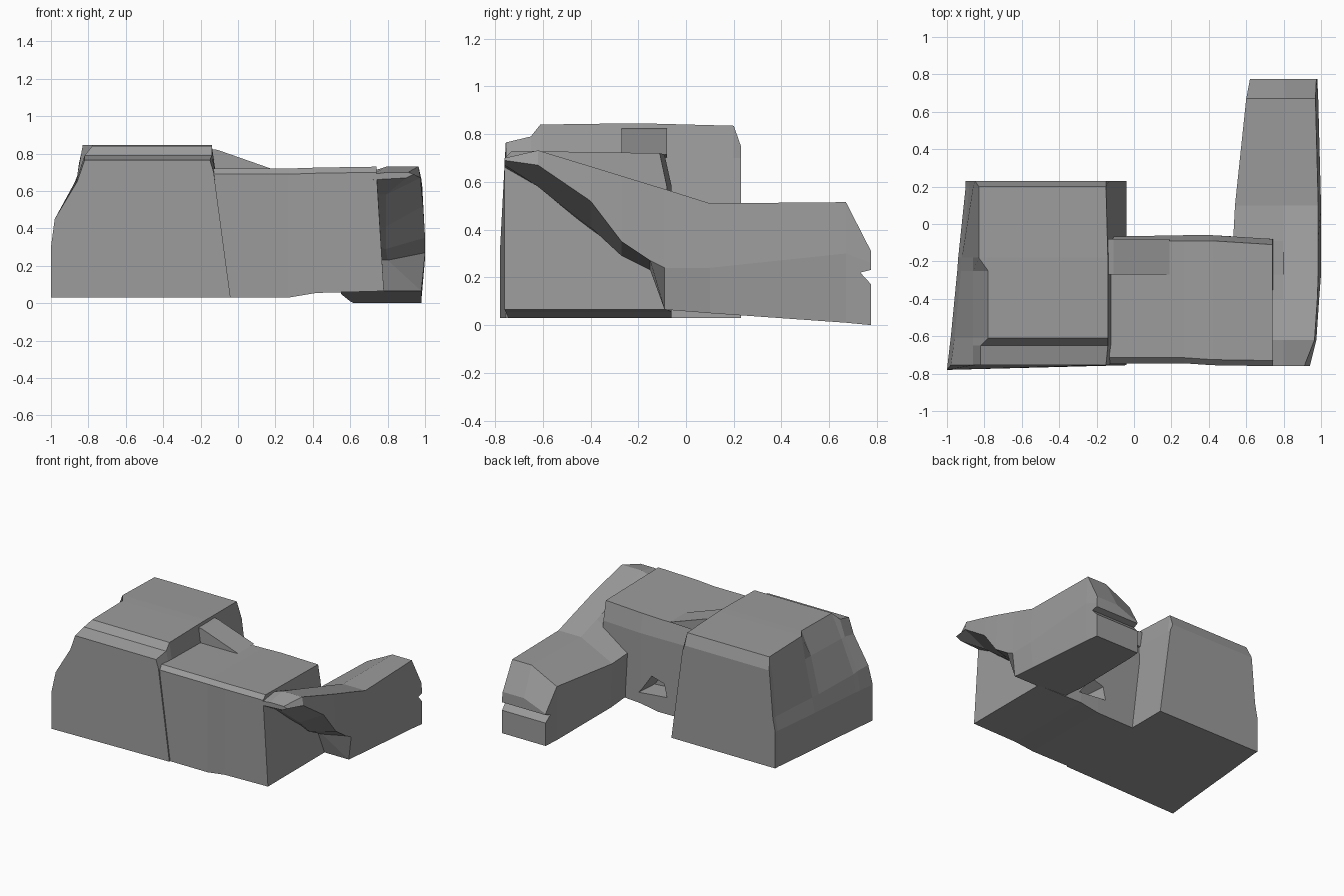
import bpy, bmesh

cube = bpy.data.objects.get("Cube")
if cube:
    bpy.data.objects.remove(cube, do_unlink=True)

stone = bpy.data.materials.new("grey_stone")
stone.use_nodes = True
GREY = (0.33, 0.33, 0.33, 1)
stone.diffuse_color = GREY
stone.node_tree.nodes["Principled BSDF"].inputs["Base Color"].default_value = GREY


def loft(name, rings, hidden=False):
    """Skin a closed, flat shaded solid through rings of equal length."""
    bm = bmesh.new()
    loops = [[bm.verts.new(p) for p in ring] for ring in rings]
    n = len(loops[0])
    for a, b in zip(loops, loops[1:]):
        for i in range(n):
            j = (i + 1) % n
            bm.faces.new((a[i], a[j], b[j], b[i]))
    bm.faces.new(loops[0])
    bm.faces.new(loops[-1])
    bmesh.ops.recalc_face_normals(bm, faces=bm.faces)
    mesh = bpy.data.meshes.new(name)
    bm.to_mesh(mesh)
    bm.free()
    mesh.materials.append(stone)
    ob = bpy.data.objects.new(name, mesh)
    bpy.context.collection.objects.link(ob)
    if hidden:
        ob.hide_render = True
        ob.hide_viewport = True
        ob.display_type = 'WIRE'
    return ob


def along_y(y, pts):
    return [(x, y, z) for x, z in pts]


def carve(target, cutter):
    mod = target.modifiers.new("carve", 'BOOLEAN')
    mod.operation = 'DIFFERENCE'
    mod.solver = 'EXACT'
    mod.object = cutter


# Tall block: stepped front lip, sloping left shoulder, rounded back edge
def tall_section(y, left, shoulder, upper, crown, top, right):
    return along_y(y, [(left, .03), (left, .3), (left + .02, shoulder), (-.86, upper),
                       (crown, top), (right - .02, top), (right, .7), (-.04, .03)])


tall = [tall_section(-.755, -1, .45, .65, -.82, .765, -.13),
        tall_section(-.65, -.985, .44, .67, -.82, .79, -.12),
        tall_section(-.61, -.98, .43, .67, -.78, .84, -.12),
        tall_section(-.25, -.945, .41, .68, -.78, .845, -.12),
        tall_section(-.18, -.94, .41, .68, -.83, .845, -.12),
        tall_section(.2, -.9, .4, .68, -.83, .835, -.13),
        tall_section(.23, -.9, .4, .64, -.85, .75, -.13)]
tall[0][0], tall[0][1] = (-1, -.78, .03), (-1, -.78, .3)
loft("tall_block", tall)


# Low block joining the tall block to the arm
def low_section(x_low, x_top, front, base, top, back):
    return [(x_low, front, base), (x_top, front, top - .03), (x_top, front + .03, top),
            (x_top, back - .01, top - .01), (x_top, back + .02, .58), (x_low, back + .02, base)]


low = loft("low_block", [low_section(-.3, -.3, -.745, .03, .72, -.09),
                         low_section(.27, .27, -.745, .03, .72, -.08),
                         low_section(.42, .42, -.755, .055, .725, -.08),
                         low_section(.78, .74, -.76, .065, .73, -.1)])

# Hollow in the rear wall
carve(low, loft("hollow_cutter",
                [along_y(.05, [(.46, .12), (.33, .31), (.19, .27), (.16, .15)]),
                 along_y(-.2, [(.4, .15), (.32, .25), (.26, .23), (.25, .16)])], True))

# Wedge leaning on the tall block
loft("wedge", [along_y(y, [(-.2, .83), (-.11, .82), (.19, .715), (-.2, .7)])
               for y in (-.27, -.08)])

# Arm: slab hanging from the front corner, dropping to a thick rear limb
arm = loft("arm", [along_y(y, pts) for y, pts in (
    (-.76, [(.72, .66), (.72, .69), (.8, .70), (.91, .70), (.94, .69), (.9, .67)]),
    (-.62, [(.73, .58), (.73, .71), (.8, .732), (.965, .732), (.975, .67), (.79, .58)]),
    (-.4, [(.74, .4), (.74, .63), (.8, .665), (.98, .665), (.99, .52), (.79, .41)]),
    (-.27, [(.72, .3), (.72, .56), (.8, .625), (.985, .625), (1, .35), (.79, .29)]),
    (-.15, [(.6, .24), (.6, .45), (.8, .588), (.985, .588), (1, .27), (.8, .23)]),
    (-.09, [(.55, .065), (.53, .4), (.8, .57), (.985, .57), (1, .24), (.98, .065)]),
    (.1, [(.55, .05), (.54, .38), (.8, .51), (.985, .51), (1, .24), (.98, .05)]),
    (.67, [(.6, .01), (.6, .41), (.81, .515), (.97, .515), (.985, .3), (.98, .01)]),
    (.775, [(.62, 0), (.62, .24), (.8, .31), (.975, .31), (.98, .26), (.98, 0)]))])

# Crack across the arm end
carve(arm, loft("crack_cutter",
                [[(x, .73, .22), (x, .85, .25), (x, .85, .09)] for x in (.4, 1.1)], True))
